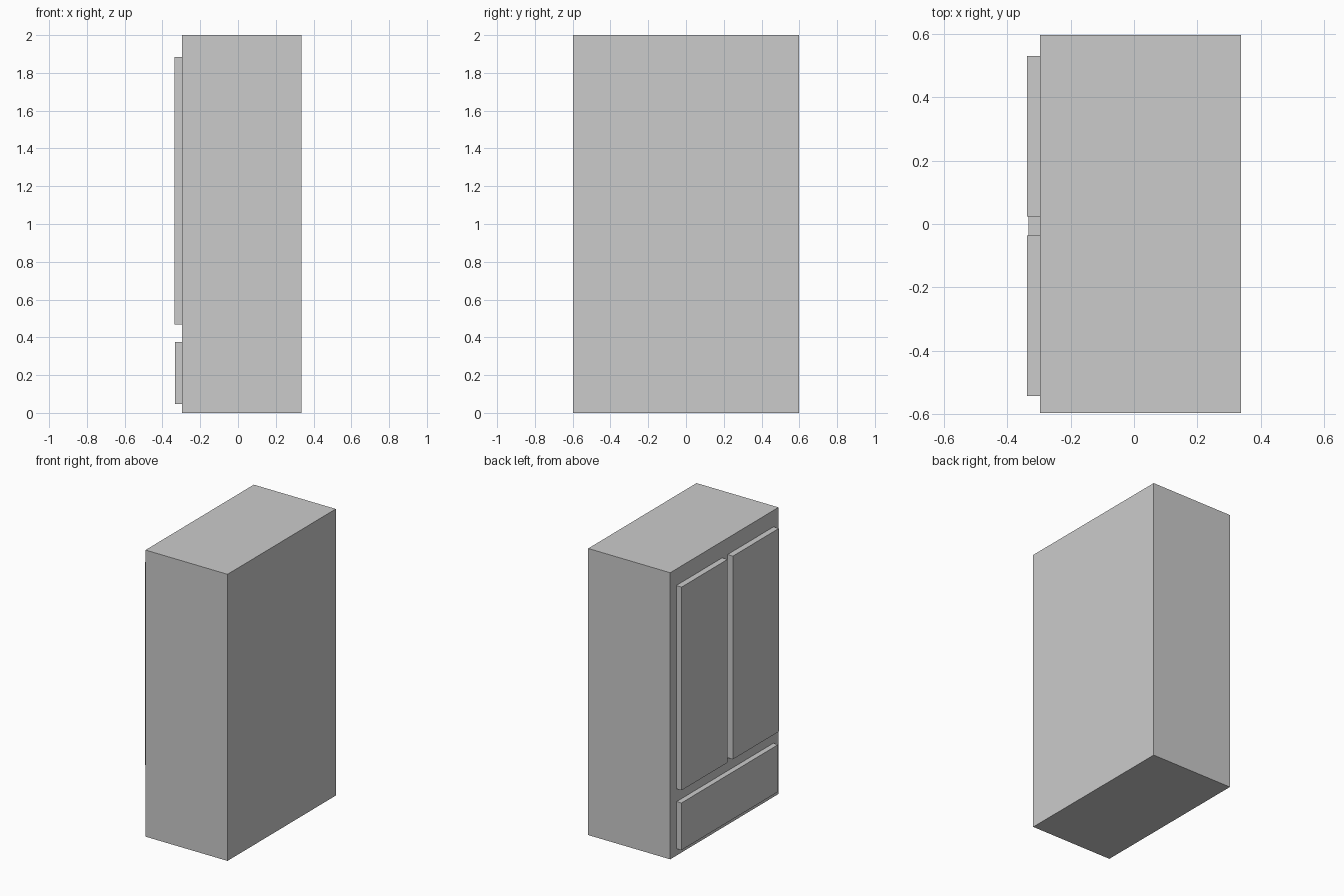
import bpy

if "Cube" in bpy.data.objects:
    bpy.data.objects.remove(bpy.data.objects["Cube"])


def box(name, x, y, z):
    """Box spanning the given (min, max) ranges."""
    bpy.ops.mesh.primitive_cube_add(size=1)
    ob = bpy.context.object
    ob.name = name
    ob.location = [(r[0] + r[1]) / 2 for r in (x, y, z)]
    ob.scale = [r[1] - r[0] for r in (x, y, z)]
    bpy.ops.object.transform_apply(location=True, rotation=False, scale=True)
    return ob


FACE = -0.296  # plane of the cabinet front, facing -x

# Main cabinet body
box("cabinet_body", (FACE, 0.337), (-0.597, 0.597), (0, 2))

# Pair of tall upper doors
for name, y in (("left_door", (0.024, 0.530)), ("right_door", (-0.542, -0.036))):
    box(name, (-0.337, FACE), y, (0.467, 1.885))

# Wide bottom drawer, slightly shallower than the doors
box("bottom_drawer", (-0.333, FACE), (-0.54, 0.526), (0.047, 0.376))
